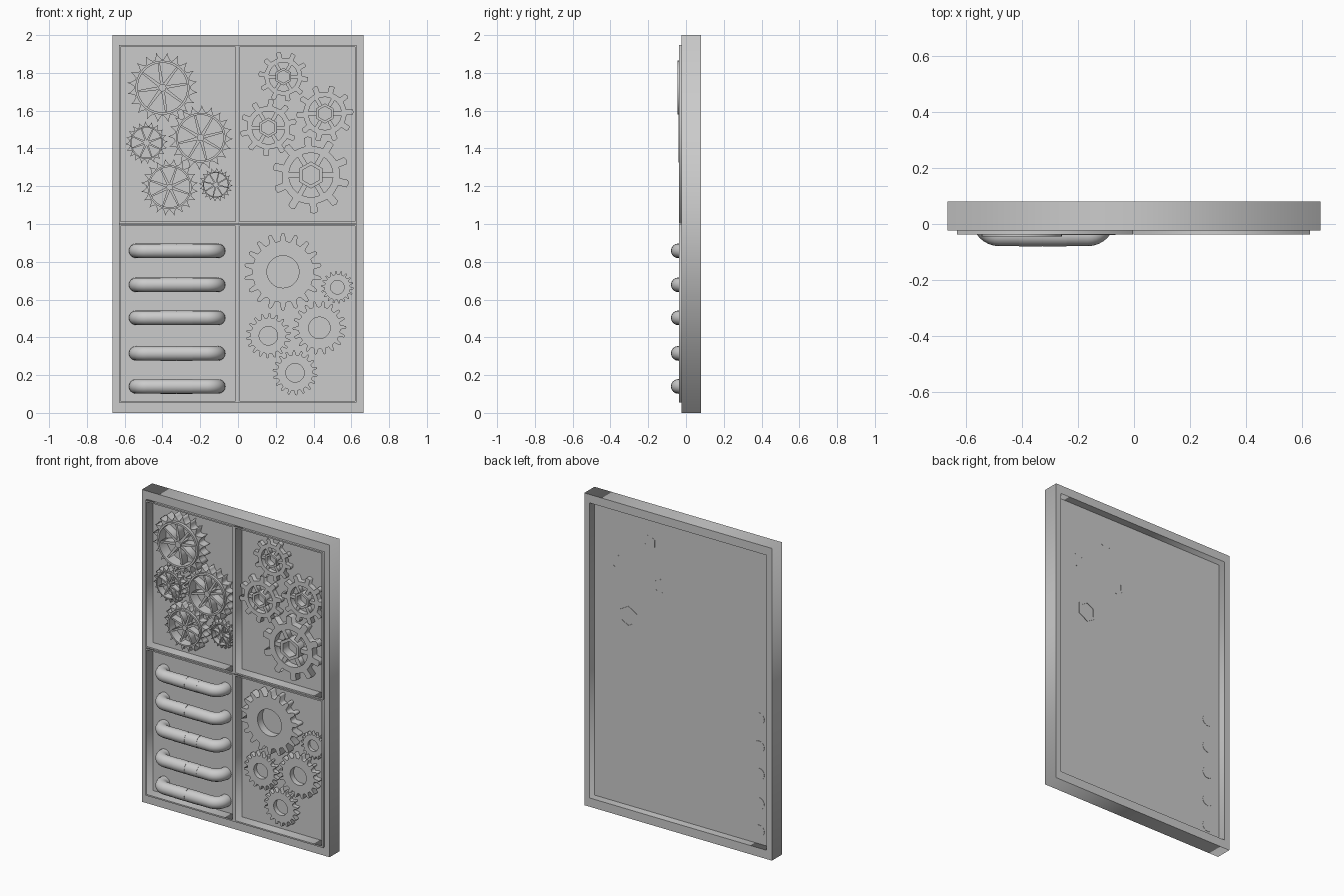
import bpy
from math import sin, cos, pi, tau, radians
from mathutils import Vector

if "Cube" in bpy.data.objects:
    bpy.data.objects.remove(bpy.data.objects["Cube"])


def plate(name, loops, y0, y1, cx=0, cz=0):
    """Flat plate in the XZ plane from an outline plus hole loops, y0 front to y1 back."""
    cu = bpy.data.curves.new(name, 'CURVE')
    cu.dimensions = '2D'
    cu.fill_mode = 'BOTH'
    cu.extrude = (y1 - y0) / 2
    for pts in loops:
        sp = cu.splines.new('POLY')
        sp.points.add(len(pts) - 1)
        for p, (x, z) in zip(sp.points, pts):
            p.co = (x, z, 0, 1)
        sp.use_cyclic_u = True
    ob = bpy.data.objects.new(name, cu)
    bpy.context.collection.objects.link(ob)
    ob.location = (cx, (y0 + y1) / 2, cz)
    ob.rotation_euler = (pi / 2, 0, 0)
    bpy.ops.object.select_all(action='DESELECT')
    ob.select_set(True)
    bpy.context.view_layer.objects.active = ob
    bpy.ops.object.convert(target='MESH')
    return bpy.context.object


def rect(x0, x1, z0, z1):
    return [(x0, z0), (x1, z0), (x1, z1), (x0, z1)]


def circle(r, n=40, start=0.0):
    return [(r * cos(start + tau * i / n), r * sin(start + tau * i / n)) for i in range(n)]


def toothed(teeth, profile, start=0.0):
    """profile: (fraction of tooth pitch, radius) repeated for each tooth."""
    return [(r * cos(start + tau * (i + f) / teeth), r * sin(start + tau * (i + f) / teeth))
            for i in range(teeth) for f, r in profile]


def spokes(name, n, r0, r1, w0, w1, y0, y1, cx, cz, start=0.0):
    for i in range(n):
        a = start + tau * i / n
        c, s = cos(a), sin(a)
        pts = [(r0, -w0), (r1, -w1), (r1, w1), (r0, w0)]
        plate(f"{name}_{i + 1}", [[(u * c - v * s, u * s + v * c) for u, v in pts]],
              y0, y1, cx, cz)


BACK = 0.028   # front surface of the recessed backing panel

# Outer frame and recessed backing panel
plate("outer_frame", [rect(-.665, .665, 0, 2), rect(-.628, .628, .056, 1.946)], -.023, .08)
plate("backing_panel", [rect(-.629, .629, .055, 1.947)], BACK, .031)

# Four thin trims lining the panels
for x0, x1 in ((-.63, -.003), (-.002, .628)):
    for z0, z1 in ((.055, .999), (1.003, 1.947)):
        t = .009
        plate("panel_trim", [rect(x0, x1, z0, z1), rect(x0 + t, x1 - t, z0 + t, z1 - t)],
              -.037, BACK + .001)

# Top left: fine spoked wheels with pointed teeth
for k, (x, z, R) in enumerate([(-.40, 1.722, .187), (-.198, 1.457, .172), (-.484, 1.43, .113),
                               (-.362, 1.195, .152), (-.117, 1.208, .09)]):
    n = f"spoked_wheel_{k + 1}"
    h = .073 * R / .187
    teeth = toothed(20, [(0, .8 * R), (.12, .8 * R), (.42, .9 * R), (.56, R), (.66, .9 * R),
                         (.88, .8 * R)], .1 * k)
    plate(n + "_teeth", [teeth, circle(.72 * R)], BACK - h * .75, BACK + .001, x, z)
    plate(n + "_rim", [circle(.765 * R), circle(.70 * R)], BACK - h, BACK + .001, x, z)
    plate(n + "_hub", [circle(.11 * R, 16)], BACK - h * .9, BACK + .001, x, z)
    spokes(n + "_spoke", 8, .08 * R, .72 * R, .05 * R, .028 * R,
           BACK - h * .75, BACK + .001, x, z, .15 + .1 * k)

# Top right: broad toothed gears with hexagonal hubs
for k, (x, z, R) in enumerate([(.24, 1.78, .133), (.46, 1.585, .152), (.161, 1.51, .152),
                               (.386, 1.259, .205)]):
    n = f"hex_gear_{k + 1}"
    h = .058 * R / .205
    st = .2 + .17 * k
    teeth = toothed(10, [(0, .75 * R), (.15, .75 * R), (.3, .755 * R), (.34, .97 * R),
                         (.5, R), (.66, .97 * R), (.7, .755 * R), (.85, .75 * R)], st)
    plate(n + "_rim", [teeth, circle(.57 * R)], BACK - h * .75, BACK + .001, x, z)
    plate(n + "_hub", [circle(.35 * R, 6, pi / 6), circle(.25 * R, 6, pi / 6)],
          BACK - h, .034 if k == 3 else .0315, x, z)
    spokes(n + "_spoke", 6, .29 * R, .6 * R, .065 * R, .065 * R,
           BACK - h * .65, BACK + .001, x, z, 0)

# Bottom right: solid gears with a round bore
for k, (x, z, R, bore, count) in enumerate([(.238, .747, .207, .085, 18), (.526, .665, .087, .036, 18),
                                            (.431, .45, .143, .057, 18), (.161, .408, .12, .049, 18),
                                            (.302, .212, .12, .049, 18)]):
    h = .05 * R / .207
    teeth = toothed(count, [(0, .78 * R), (.22, .79 * R), (.36, .97 * R), (.5, R),
                            (.64, .97 * R), (.78, .79 * R)], .1 * k)
    plate(f"solid_gear_{k + 1}", [teeth, circle(bore)], BACK - h, BACK + .001, x, z)


def pipe(name, pts, r):
    cu = bpy.data.curves.new(name, 'CURVE')
    cu.dimensions = '3D'
    cu.bevel_depth = r
    cu.bevel_resolution = 6
    cu.use_fill_caps = True
    sp = cu.splines.new('POLY')
    sp.points.add(len(pts) - 1)
    for p, co in zip(sp.points, pts):
        p.co = (*co, 1)
    ob = bpy.data.objects.new(name, cu)
    bpy.context.collection.objects.link(ob)
    bpy.ops.object.select_all(action='DESELECT')
    ob.select_set(True)
    bpy.context.view_layer.objects.active = ob
    bpy.ops.object.convert(target='MESH')
    bpy.ops.object.shade_smooth_by_angle(angle=radians(35))


# Bottom left: horizontal pipes bending back into the panel, with a middle sleeve
Y, B = -.041, .06
arc = [i * pi / 2 / 8 for i in range(9)]
for k, z in enumerate([.858, .678, .503, .315, .14]):
    left = [(-.54, .033, z)] + [(-.48 - B * cos(a), Y + B - B * sin(a), z) for a in arc]
    right = [(-.165 + B * sin(a), Y + B - B * cos(a), z) for a in arc] + [(-.105, BACK + .001, z)]
    pipe(f"pipe_{k + 1}", left + right, .038)
    pipe(f"pipe_sleeve_left_{k + 1}", [(-.41, Y, z), (-.326, Y, z)], .039)
    pipe(f"pipe_sleeve_right_{k + 1}", [(-.324, Y, z), (-.24, Y, z)], .039)
